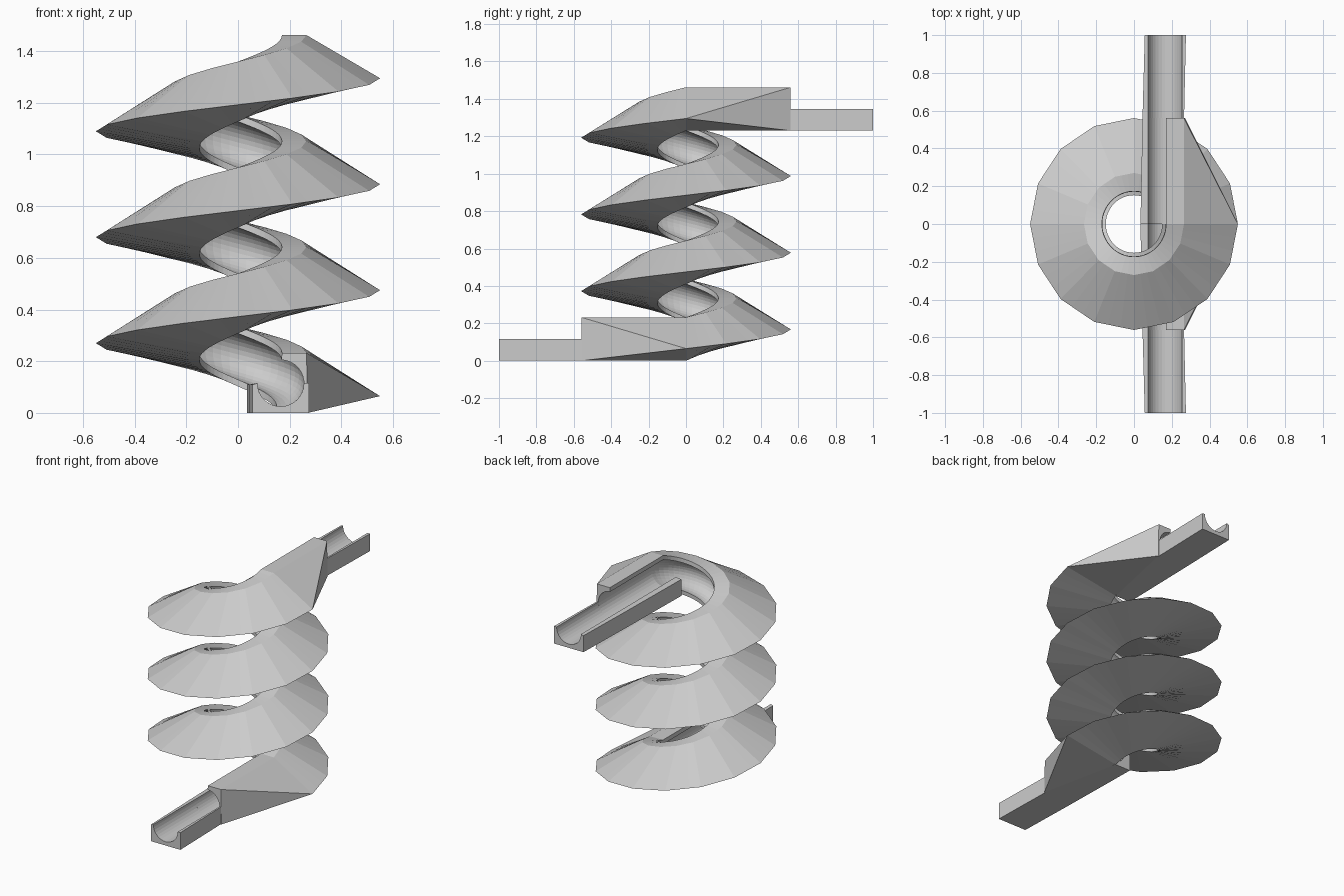
import bpy, bmesh
from math import sin, cos, pi, radians

if "Cube" in bpy.data.objects:
    bpy.data.objects.remove(bpy.data.objects["Cube"])

PITCH, TURNS = 0.41, 3
RISE = PITCH * TURNS
SIDES, SUB = 16, 3                # coarse outer facets, finer groove
CX, CZ, GR = 0.165, 0.115, 0.09   # groove centre and radius
BLOCK_Y = 0.56


def arc(a0, a1, n):
    return [(CX + GR * cos(radians(a0 + (a1 - a0) * i / n)),
             CZ + GR * sin(radians(a0 + (a1 - a0) * i / n))) for i in range(n + 1)]


def loft(name, rings, split=()):
    """Skin closed rings; spans in split get triangles with a set diagonal."""
    bm = bmesh.new()
    vs = [[bm.verts.new(p) for p in r] for r in rings]
    n = len(rings[0])
    for k in range(len(vs) - 1):
        a, b = vs[k], vs[k + 1]
        if k == len(vs) - 2 and k in split:
            a, b = b, a
        for j in range(n):
            m = (j + 1) % n
            if k in split:
                bm.faces.new((a[j], a[m], b[j]))
                bm.faces.new((a[m], b[m], b[j]))
            else:
                bm.faces.new((a[j], a[m], b[m], b[j]))
    bm.faces.new(vs[0])
    bm.faces.new(vs[-1])
    bmesh.ops.recalc_face_normals(bm, faces=bm.faces)
    me = bpy.data.meshes.new(name)
    bm.to_mesh(me)
    bm.free()
    ob = bpy.data.objects.new(name, me)
    bpy.context.collection.objects.link(ob)
    return ob


# Spiral body: C-shaped section swept up a helix, with straight block ends
groove = arc(88, -100, 16)
section = [(0.55, 0.065), (0.265, 0.232), (0.17, 0.232)] + groove + [(0.15, 0.0)]
block = [(0.27, 0.0)] + section[1:]


def helix_ring(i):
    a = 2 * pi * i / (SIDES * SUB)
    z0 = RISE * i / (SIDES * SUB * TURNS)
    # shrink the two outer points onto the chord of the coarse polygon
    off = (i % SUB) / SUB * 2 * pi / SIDES - pi / SIDES
    chord = cos(pi / SIDES) / cos(off)
    ring = []
    for j, (r, z) in enumerate(section):
        r *= chord if j < 2 else 1
        ring.append((r * cos(a), r * sin(a) * 1.02, z + z0))
    return ring


rings = [[(x, -BLOCK_Y, z) for x, z in block]]
rings += [helix_ring(i) for i in range(SIDES * SUB * TURNS + 1)]
rings.append([(x, BLOCK_Y, z + RISE) for x, z in block])
loft("spiral_body", rings, split=(0, len(rings) - 2))


# Straight channels: open U trough, continued by an inner wall beside the spiral
def channel(prefix, side, z0):
    def u_ring(y, left, right):
        pts = [(left, 0), (left, 0.11)] + arc(180, 360, 16) + [(right, 0.115), (right, 0)]
        return [(x, side * y, z + z0) for x, z in pts]

    def wall_ring(y, left):
        pts = [(left, 0), (left, 0.11)] + arc(180, 265, 8) + [(CX - 0.008, 0)]
        return [(x, side * y, z + z0) for x, z in pts]

    mid = 0.045
    loft(prefix + "_channel", [u_ring(1, 0.057, 0.275), u_ring(BLOCK_Y, mid, 0.265)])
    loft(prefix + "_inner_wall", [wall_ring(BLOCK_Y, mid), wall_ring(0, 0.034)])


channel("entry", 1, RISE)
channel("exit", -1, 0)
